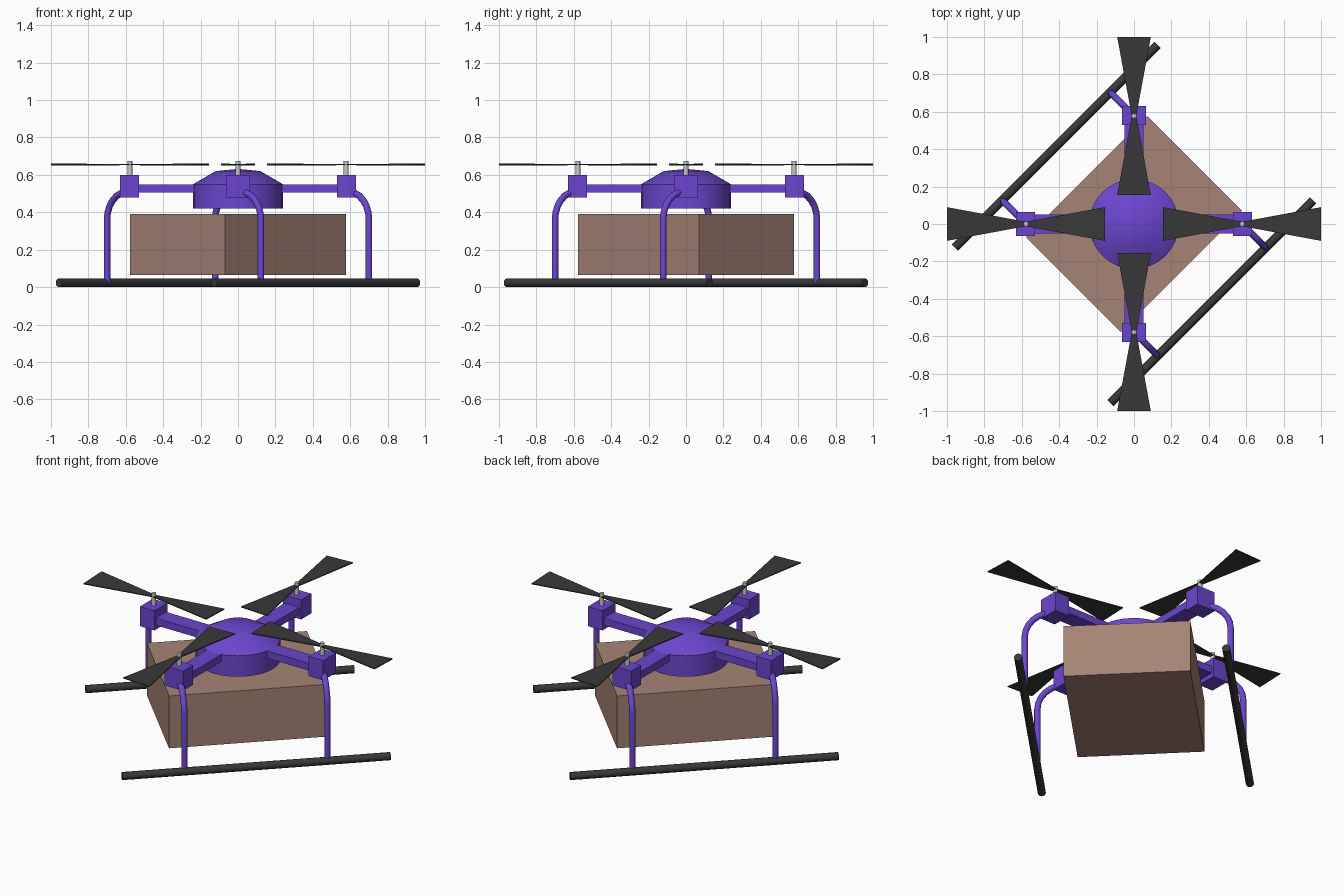
import bpy, bmesh
from math import pi, sin, cos, radians
from mathutils import Matrix, Vector

if "Cube" in bpy.data.objects:
    bpy.data.objects.remove(bpy.data.objects["Cube"])


def material(name, rgb):
    m = bpy.data.materials.new(name)
    m.diffuse_color = (*rgb, 1)
    m.use_nodes = True
    m.node_tree.nodes["Principled BSDF"].inputs["Base Color"].default_value = m.diffuse_color
    return m


purple = material("purple", (0.15, 0.06, 0.62))
black = material("black", (0.04, 0.04, 0.04))
card = material("cardboard", (0.38, 0.23, 0.18))


def finish(name, bm, mat=None, smooth=None, matrix=None):
    bmesh.ops.recalc_face_normals(bm, faces=bm.faces)
    if matrix is not None:
        bm.transform(matrix)
    me = bpy.data.meshes.new(name)
    bm.to_mesh(me)
    bm.free()
    ob = bpy.data.objects.new(name, me)
    bpy.context.collection.objects.link(ob)
    if mat:
        me.materials.append(mat)
    if smooth:
        bpy.ops.object.select_all(action='DESELECT')
        ob.select_set(True)
        bpy.context.view_layer.objects.active = ob
        bpy.ops.object.shade_smooth_by_angle(angle=radians(smooth))
    return ob


def box(name, size, centre, mat, matrix=None):
    bm = bmesh.new()
    bmesh.ops.create_cube(bm, size=1, matrix=Matrix.Translation(centre) @ Matrix.Diagonal((*size, 1)))
    return finish(name, bm, mat, None, matrix)


def tube(name, path, radius, sides, mat=None, matrix=None):
    """Sweep a round section along a planar path."""
    bm = bmesh.new()
    path = [Vector(p) for p in path]
    rings = []
    for i, p in enumerate(path):
        t = (path[min(i + 1, len(path) - 1)] - path[max(i - 1, 0)]).normalized()
        u = Vector((0, 1, 0))
        v = t.cross(u)
        rings.append([bm.verts.new(p + radius * (u * cos(2 * pi * k / sides) + v * sin(2 * pi * k / sides)))
                      for k in range(sides)])
    for a, b in zip(rings, rings[1:]):
        for k in range(sides):
            j = (k + 1) % sides
            bm.faces.new((a[k], a[j], b[j], b[k]))
    bm.faces.new(rings[0])
    bm.faces.new(rings[-1])
    return finish(name, bm, mat, 35, matrix)


# Domed central body, turned from a profile
bm = bmesh.new()
profile = [(0, 0.42), (0.24, 0.42), (0.24, 0.55), (0.12, 0.62), (0, 0.632)]
vs = [bm.verts.new((r, 0, z)) for r, z in profile]
es = [bm.edges.new(pair) for pair in zip(vs, vs[1:])]
bmesh.ops.spin(bm, geom=vs + es, axis=(0, 0, 1), cent=(0, 0, 0), angle=2 * pi, steps=32)
bmesh.ops.remove_doubles(bm, verts=bm.verts, dist=1e-4)
finish("body", bm, purple, 40)

# Parcel carried underneath, turned 45 degrees
box("parcel", (0.915, 0.717, 0.325), (0, 0, 0.2275), card, Matrix.Rotation(pi / 4, 4, 'Z'))

R = 0.578   # motor distance from the centre


def propeller(name, matrix):
    """Two thin flared blades with a slight twist, meeting at a narrow hub."""
    bm = bmesh.new()
    sections = [(-0.422, 0.09, 0.003), (0, 0.012, 0), (0.422, 0.09, -0.003)]
    rings = []
    for x, w, tilt in sections:
        rings.append([bm.verts.new((R + x, s * w, 0.655 + s * tilt + h))
                      for s, h in ((-1, -0.003), (1, -0.003), (1, 0.003), (-1, 0.003))])
    for a, b in zip(rings, rings[1:]):
        for k in range(4):
            j = (k + 1) % 4
            bm.faces.new((a[k], a[j], b[j], b[k]))
    bm.faces.new(rings[0])
    bm.faces.new(rings[-1])
    finish(name, bm, black, None, matrix)


for i, side in enumerate(("right", "back", "left", "front")):
    rot = Matrix.Rotation(i * pi / 2, 4, 'Z')
    # Arm, motor block, shaft and propeller
    box(side + "_arm", (0.44, 0.1, 0.045), (0.32, 0, 0.5275), purple, rot)
    box(side + "_motor_block", (0.1, 0.126, 0.122), (R + 0.002, 0, 0.539), purple, rot)
    tube(side + "_motor_shaft", [(R, 0, 0.58), (R, 0, 0.675)], 0.013, 12, None, rot)
    propeller(side + "_propeller", rot)
    # Leg: leaves the block towards its skid, bends down
    toward = -pi / 4 if side in ("right", "front") else 3 * pi / 4
    place = Matrix.Translation(rot @ Vector((R, 0, 0))) @ Matrix.Rotation(toward, 4, 'Z')
    arc = [(0.02 + 0.153 * sin(a), 0, 0.36 + 0.15 * cos(a)) for a in (k * pi / 12 for k in range(7))]
    tube(side + "_leg", [(-0.01, 0, 0.51)] + arc + [(0.173, 0, 0.025)], 0.018, 12, purple, place)

# Landing skids on both sides
for name, turn in (("right_skid", -pi / 4), ("left_skid", 3 * pi / 4)):
    m = Matrix.Rotation(turn, 4, 'Z') @ Matrix.Translation((0.588, 0, 0.023)) @ Matrix.Rotation(pi / 2, 4, 'Z')
    tube(name, [(-0.767, 0, 0), (0.767, 0, 0)], 0.023, 12, black, m)
